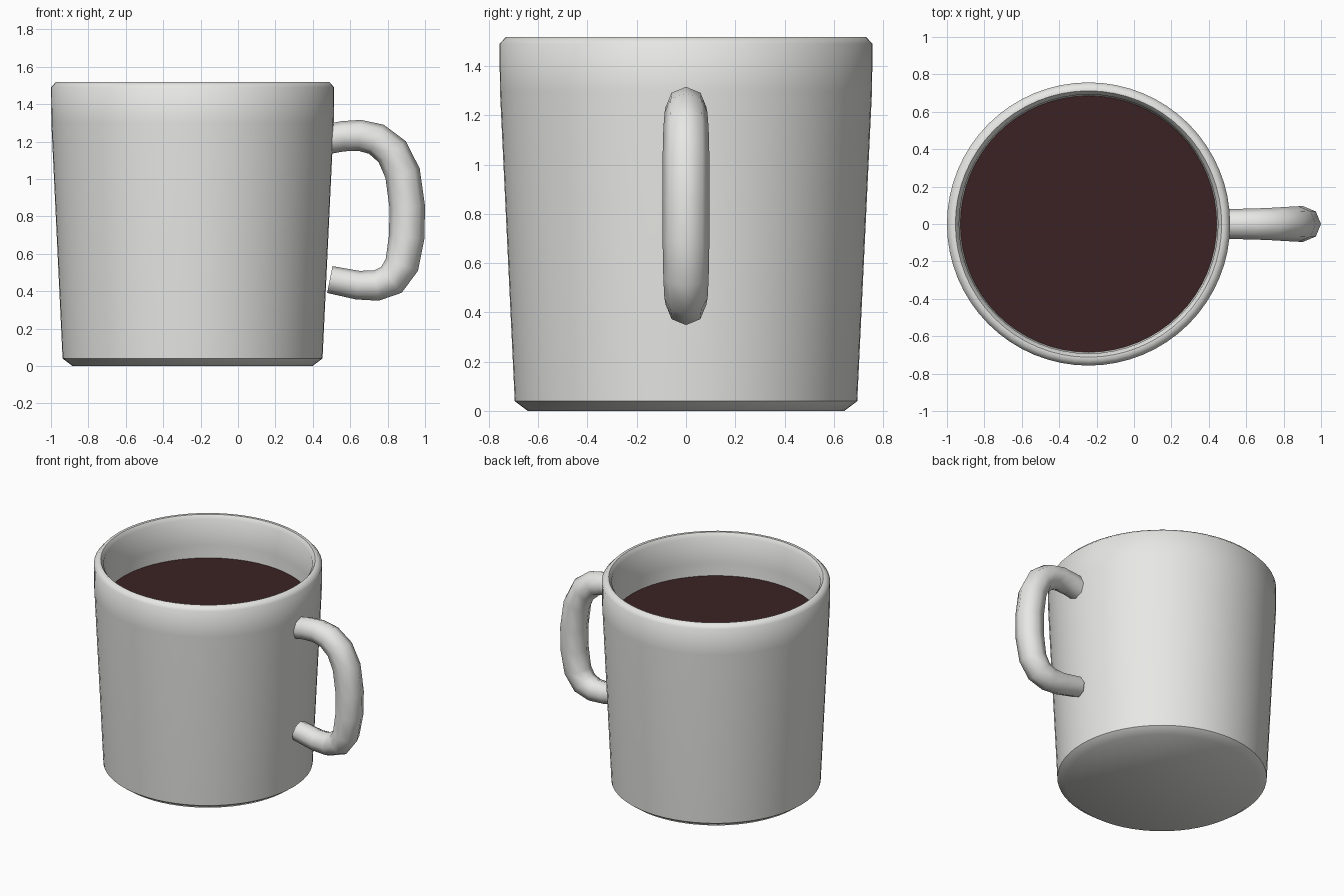
import bpy, bmesh
from math import sin, cos, pi, radians
from mathutils import Vector

if "Cube" in bpy.data.objects:
    bpy.data.objects.remove(bpy.data.objects["Cube"])

CX = -0.243   # mug axis
SEG = 64


def material(name, rgb):
    m = bpy.data.materials.new(name)
    m.diffuse_color = (*rgb, 1)
    m.use_nodes = True
    m.node_tree.nodes["Principled BSDF"].inputs["Base Color"].default_value = m.diffuse_color
    return m


def add_object(name, bm, mat, angle=50):
    bmesh.ops.recalc_face_normals(bm, faces=bm.faces)
    me = bpy.data.meshes.new(name)
    bm.to_mesh(me)
    bm.free()
    ob = bpy.data.objects.new(name, me)
    bpy.context.collection.objects.link(ob)
    me.materials.append(mat)
    bpy.ops.object.select_all(action='DESELECT')
    ob.select_set(True)
    bpy.context.view_layer.objects.active = ob
    bpy.ops.object.shade_smooth_by_angle(angle=radians(angle))
    return ob


def skin(bm, rings):
    """Bridge successive closed rings of points and cap both ends."""
    loops = [[bm.verts.new(p) for p in ring] for ring in rings]
    n = len(loops[0])
    for a, b in zip(loops, loops[1:]):
        for i in range(n):
            j = (i + 1) % n
            bm.faces.new((a[i], a[j], b[j], b[i]))
    bm.faces.new(loops[0][::-1])
    bm.faces.new(loops[-1])


def circle(r, z):
    return [(CX + r * cos(2 * pi * i / SEG), r * sin(2 * pi * i / SEG), z)
            for i in range(SEG)]


ceramic = material("white ceramic", (0.8, 0.8, 0.78))
coffee = material("dark coffee", (0.044, 0.016, 0.017))

# Mug body: outer wall, rounded rim, inner wall and floor
profile = [(0.642, 0), (0.695, 0.04), (0.755, 1.30), (0.757, 1.49),
           (0.732, 1.517), (0.712, 1.517), (0.692, 1.49),
           (0.69, 1.30), (0.635, 0.10), (0.60, 0.07)]
bm = bmesh.new()
skin(bm, [circle(r, z) for r, z in profile])
add_object("mug_body", bm, ceramic)

# Coffee surface
bm = bmesh.new()
bm.faces.new([bm.verts.new(p) for p in circle(0.686, 1.21)])
add_object("coffee_surface", bm, coffee)

# Handle: octagonal tube swept along a D-shaped path (x, z, radius)
path = [(0.49, 1.215, 0.080), (0.56, 1.228, 0.081), (0.65, 1.233, 0.083),
        (0.74, 1.212, 0.087), (0.825, 1.145, 0.092), (0.88, 1.03, 0.095),
        (0.905, 0.85, 0.095), (0.902, 0.69, 0.095), (0.876, 0.54, 0.092),
        (0.82, 0.46, 0.088), (0.74, 0.43, 0.082), (0.64, 0.432, 0.077),
        (0.491, 0.462, 0.073)]
rings = []
for i, (x, z, r) in enumerate(path):
    a, b = path[max(i - 1, 0)], path[min(i + 1, len(path) - 1)]
    t = Vector((b[0] - a[0], 0, b[1] - a[1])).normalized()
    out = Vector((-t.z, 0, t.x))
    side = Vector((0, 1, 0))
    rings.append([Vector((x, 0, z)) + r * (cos(k * pi / 4) * out + sin(k * pi / 4) * side)
                  for k in range(8)])
bm = bmesh.new()
skin(bm, rings)
add_object("handle", bm, ceramic, 60)
